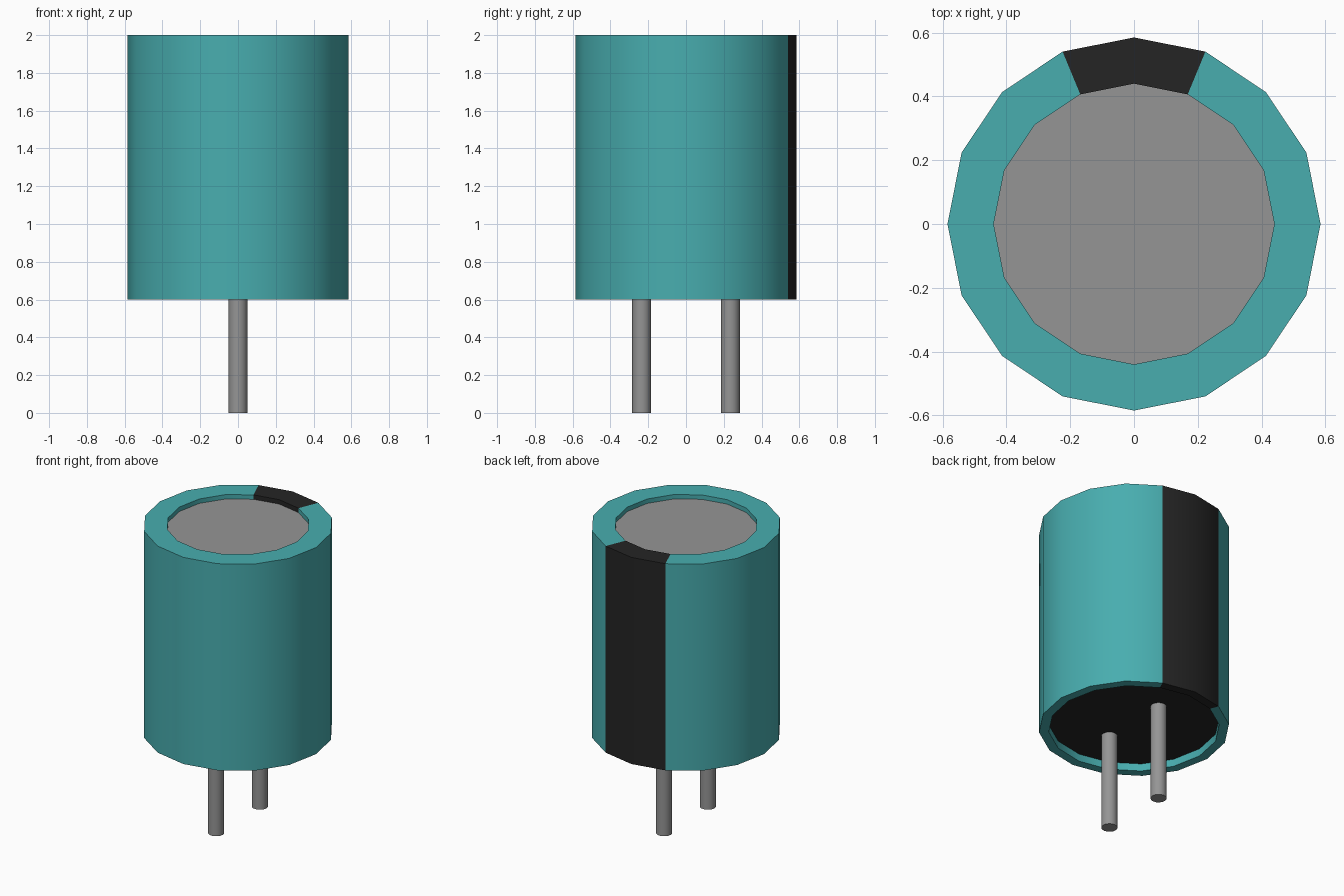
import bpy, bmesh, math

SIDES = 16
old = bpy.data.objects.get("Cube")
if old:
    bpy.data.objects.remove(old, do_unlink=True)


def material(name, rgb):
    mat = bpy.data.materials.new(name)
    mat.use_nodes = True
    colour = (*rgb, 1.0)
    mat.diffuse_color = colour
    mat.node_tree.nodes["Principled BSDF"].inputs["Base Color"].default_value = colour
    return mat


teal = material("teal", (0.065, 0.42, 0.43))
black = material("black", (0.018, 0.018, 0.018))
grey = material("grey", (0.3, 0.3, 0.3))


def finish(name, bm, mats):
    mesh = bpy.data.meshes.new(name)
    bm.to_mesh(mesh)
    bm.free()
    for mat in mats:
        mesh.materials.append(mat)
    obj = bpy.data.objects.new(name, mesh)
    bpy.context.collection.objects.link(obj)
    bpy.ops.object.select_all(action="DESELECT")
    obj.select_set(True)
    bpy.context.view_layer.objects.active = obj
    bpy.ops.object.shade_smooth_by_angle(angle=math.radians(30))
    return obj


def disc(name, radius, z, mat, up):
    bm = bmesh.new()
    ring = [bm.verts.new((radius * math.cos(a), radius * math.sin(a), z))
            for a in (math.tau * i / SIDES for i in range(SIDES))]
    bm.faces.new(ring if up else ring[::-1])
    return finish(name, bm, [mat])


# Sleeve: rolled rim profile swept round, with a black stripe at the back
profile = [(0.44, 1.97), (0.44, 2.0), (0.585, 2.0),
           (0.585, 0.6), (0.525, 0.6), (0.525, 0.65)]
bm = bmesh.new()
rings = [[bm.verts.new((r * math.cos(a), r * math.sin(a), z))
          for a in (math.tau * i / SIDES for i in range(SIDES))]
         for r, z in profile]
for upper, lower in zip(rings, rings[1:]):
    for i in range(SIDES):
        j = (i + 1) % SIDES
        face = bm.faces.new((upper[i], lower[i], lower[j], upper[j]))
        face.material_index = int(i in (SIDES // 4 - 1, SIDES // 4))
finish("sleeve", bm, [teal, black])

# Recessed end faces
disc("top_plate", 0.44, 1.97, grey, True)
disc("bottom_seal", 0.525, 0.65, black, False)

# Wire leads
for name, y in (("front_lead", -0.235), ("back_lead", 0.235)):
    bm = bmesh.new()
    bmesh.ops.create_cone(bm, cap_ends=True, segments=SIDES,
                          radius1=0.05, radius2=0.05, depth=0.66)
    bmesh.ops.translate(bm, verts=bm.verts, vec=(0, y, 0.33))
    finish(name, bm, [grey])
